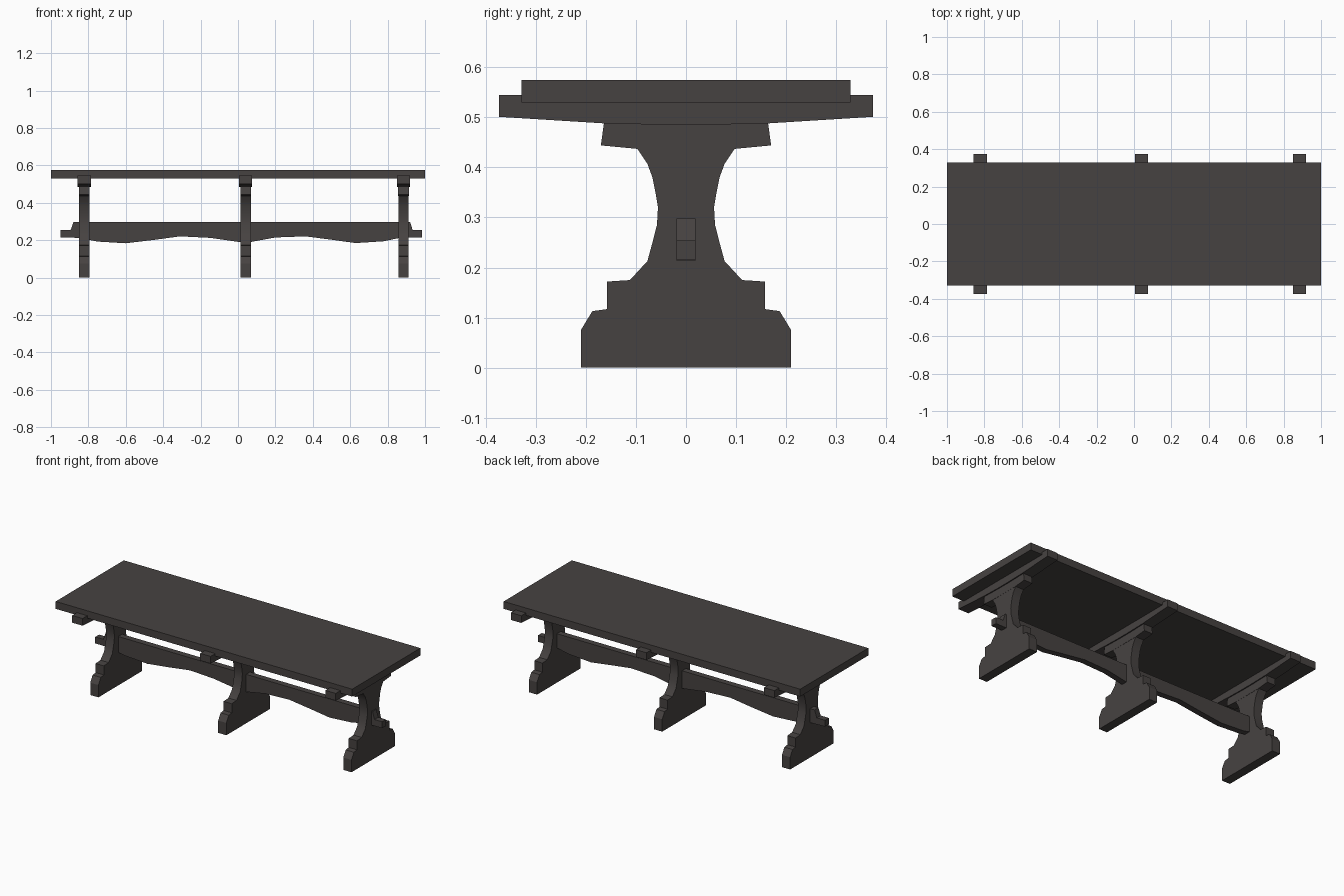
import bpy, bmesh
from mathutils import Vector

if "Cube" in bpy.data.objects:
    bpy.data.objects.remove(bpy.data.objects["Cube"])

wood = bpy.data.materials.new("dark weathered wood")
wood.diffuse_color = (0.062, 0.055, 0.053, 1)
wood.use_nodes = True
wood.node_tree.nodes["Principled BSDF"].inputs["Base Color"].default_value = wood.diffuse_color


def extrude_profile(name, points, axis, centre, thickness, smooth=False):
    """Extrude a flat (u, z) outline along x or y."""
    bm = bmesh.new()

    def place(u, z, d):
        return (centre + d, u, z) if axis == 'X' else (u, centre + d, z)

    face = bm.faces.new([bm.verts.new(place(u, z, -thickness / 2)) for u, z in points])
    ext = bmesh.ops.extrude_face_region(bm, geom=[face])
    verts = [v for v in ext['geom'] if isinstance(v, bmesh.types.BMVert)]
    shift = Vector((thickness, 0, 0)) if axis == 'X' else Vector((0, thickness, 0))
    bmesh.ops.translate(bm, verts=verts, vec=shift)
    bmesh.ops.recalc_face_normals(bm, faces=bm.faces[:])
    mesh = bpy.data.meshes.new(name)
    bm.to_mesh(mesh)
    bm.free()
    ob = bpy.data.objects.new(name, mesh)
    bpy.context.collection.objects.link(ob)
    mesh.materials.append(wood)
    if smooth:
        bpy.context.view_layer.objects.active = ob
        ob.select_set(True)
        bpy.ops.object.shade_smooth_by_angle(angle=0.6)
        ob.select_set(False)
    return ob


def mirrored(half):
    """Complete a symmetric outline from its right half (bottom to top)."""
    return half + [(-u, z) for u, z in reversed(half)]


# Table top
extrude_profile("table_top", mirrored([(1.0, 0.53), (1.0, 0.575)]), 'Y', 0, 0.656)

# Outlines of the trestle parts, seen from the side
foot = mirrored([(0.21, 0), (0.21, 0.075), (0.187, 0.113), (0.158, 0.117), (0.158, 0.172),
                 (0.112, 0.175)])
column = mirrored([(0.112, 0.175), (0.077, 0.213), (0.067, 0.25), (0.058, 0.285), (0.056, 0.32),
                   (0.061, 0.35), (0.067, 0.38), (0.077, 0.407), (0.097, 0.437)])
corbel = mirrored([(0.097, 0.437), (0.17, 0.444), (0.164, 0.488)])
beam = mirrored([(0.04, 0.485), (0.165, 0.488), (0.373, 0.501), (0.373, 0.545)])

# Three trestles
for side, x in (("left", -0.822), ("middle", 0.041), ("right", 0.885)):
    extrude_profile(side + "_foot", foot, 'X', x, 0.055)
    extrude_profile(side + "_column", column, 'X', x, 0.055, smooth=True)
    extrude_profile(side + "_corbel", corbel, 'X', x, 0.057)
    extrude_profile(side + "_cross_beam", beam, 'X', x, 0.07)

# Long wavy stretcher with a tenon at each end
stretcher = [
    (-0.95, 0.215), (-0.85, 0.213), (-0.75, 0.193), (-0.6, 0.184), (-0.45, 0.202),
    (-0.31, 0.221), (-0.15, 0.213), (0.04, 0.186), (0.2, 0.215), (0.36, 0.221),
    (0.5, 0.203), (0.63, 0.185), (0.78, 0.195), (0.87, 0.214), (0.985, 0.215),
    (0.985, 0.254), (0.934, 0.254), (0.92, 0.298), (-0.88, 0.298), (-0.895, 0.254),
    (-0.95, 0.254)]
extrude_profile("stretcher", stretcher, 'Y', 0, 0.037)
